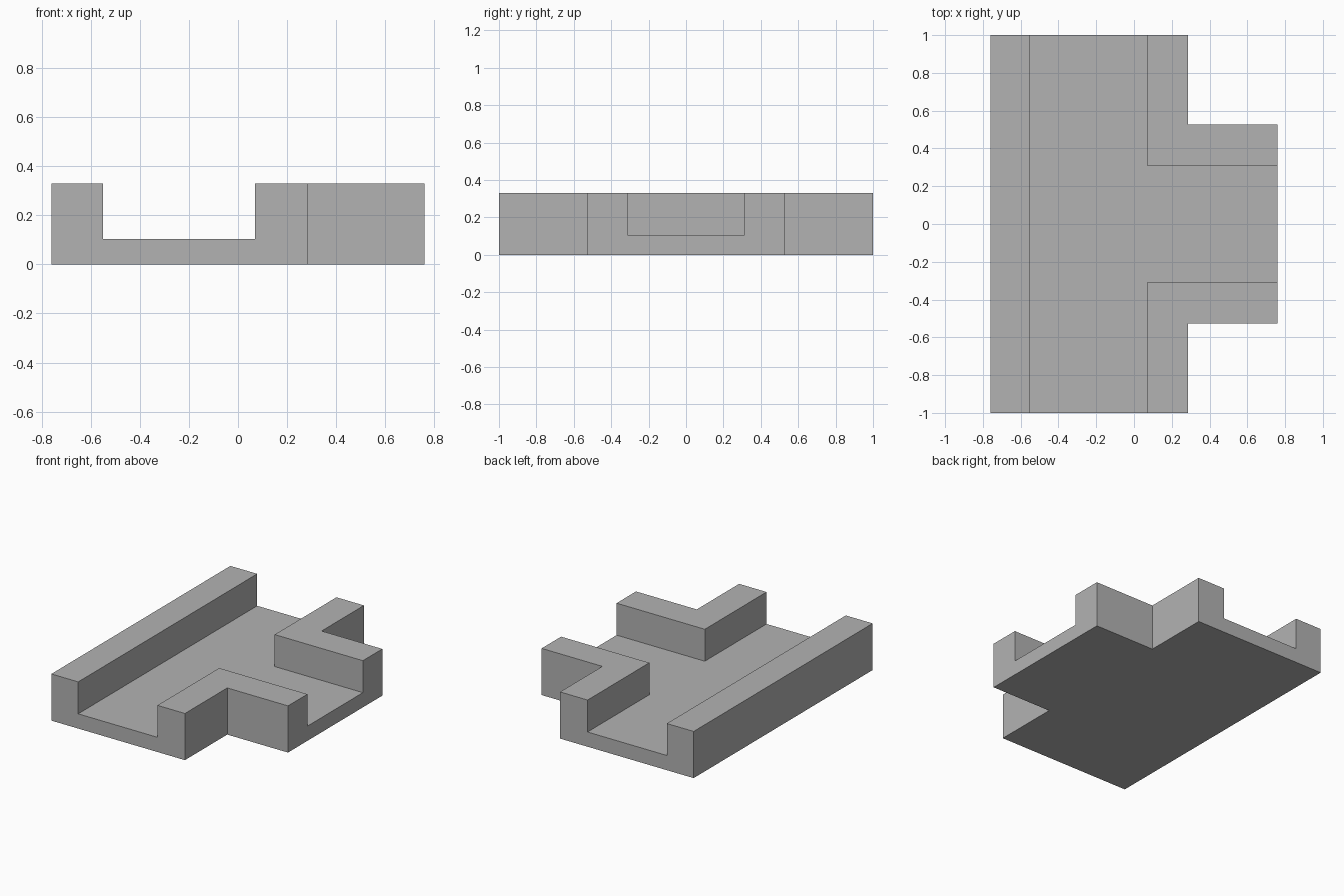
import bpy
import bmesh
import math

# Remove the default cube
cube = bpy.data.objects.get("Cube")
if cube:
    bpy.data.objects.remove(cube, do_unlink=True)

FLOOR, HEIGHT = 0.104, 0.33
XS = (-0.76, -0.55, 0.07, 0.285, 0.76)
YS = (-1.0, -0.527, -0.31, 0.31, 0.527, 1.0)

# Plain grey
grey = bpy.data.materials.new("grey")
grey.use_nodes = True
colour = (0.45, 0.45, 0.45, 1.0)
grey.diffuse_color = colour
for node in grey.node_tree.nodes:
    if node.type == "BSDF_PRINCIPLED":
        node.inputs["Base Color"].default_value = colour


def in_plan(i, j):
    """T-shaped plan: long straight strip plus a side branch."""
    return i < 3 or j in (1, 2, 3)


def is_wall(i, j):
    """Long wall on one side, two L-shaped walls round the branch."""
    return i == 0 or (i == 2 and j != 2) or (i == 3 and j in (1, 3))


def raise_faces(bm, faces, height, keep):
    """Extrude faces straight up and return the new top faces."""
    geom = bmesh.ops.extrude_face_region(bm, geom=faces, use_keep_orig=keep)["geom"]
    verts = [g for g in geom if isinstance(g, bmesh.types.BMVert)]
    bmesh.ops.translate(bm, verts=verts, vec=(0, 0, height))
    return [g for g in geom if isinstance(g, bmesh.types.BMFace)]


# Plan cells on the ground
bm = bmesh.new()
grid = [[bm.verts.new((x, y, 0)) for y in YS] for x in XS]
cells = []
for i in range(len(XS) - 1):
    for j in range(len(YS) - 1):
        if in_plan(i, j):
            cells.append(bm.faces.new((grid[i][j], grid[i + 1][j],
                                       grid[i + 1][j + 1], grid[i][j + 1])))
bmesh.ops.delete(bm, geom=[v for v in bm.verts if not v.link_faces], context="VERTS")

# Floor slab, then the walls raised from it
tops = raise_faces(bm, cells, FLOOR, True)
walls = []
for face in tops:
    c = face.calc_center_median()
    i = sum(c.x > x for x in XS) - 1
    j = sum(c.y > y for y in YS) - 1
    if is_wall(i, j):
        walls.append(face)
raise_faces(bm, walls, HEIGHT - FLOOR, False)

# Merge flat areas into clean single faces
bmesh.ops.recalc_face_normals(bm, faces=bm.faces[:])
bmesh.ops.dissolve_limit(bm, angle_limit=math.radians(1),
                         verts=bm.verts[:], edges=bm.edges[:])

mesh = bpy.data.meshes.new("channel_junction")
bm.to_mesh(mesh)
bm.free()
mesh.materials.append(grey)
junction = bpy.data.objects.new("channel_junction", mesh)
bpy.context.scene.collection.objects.link(junction)
